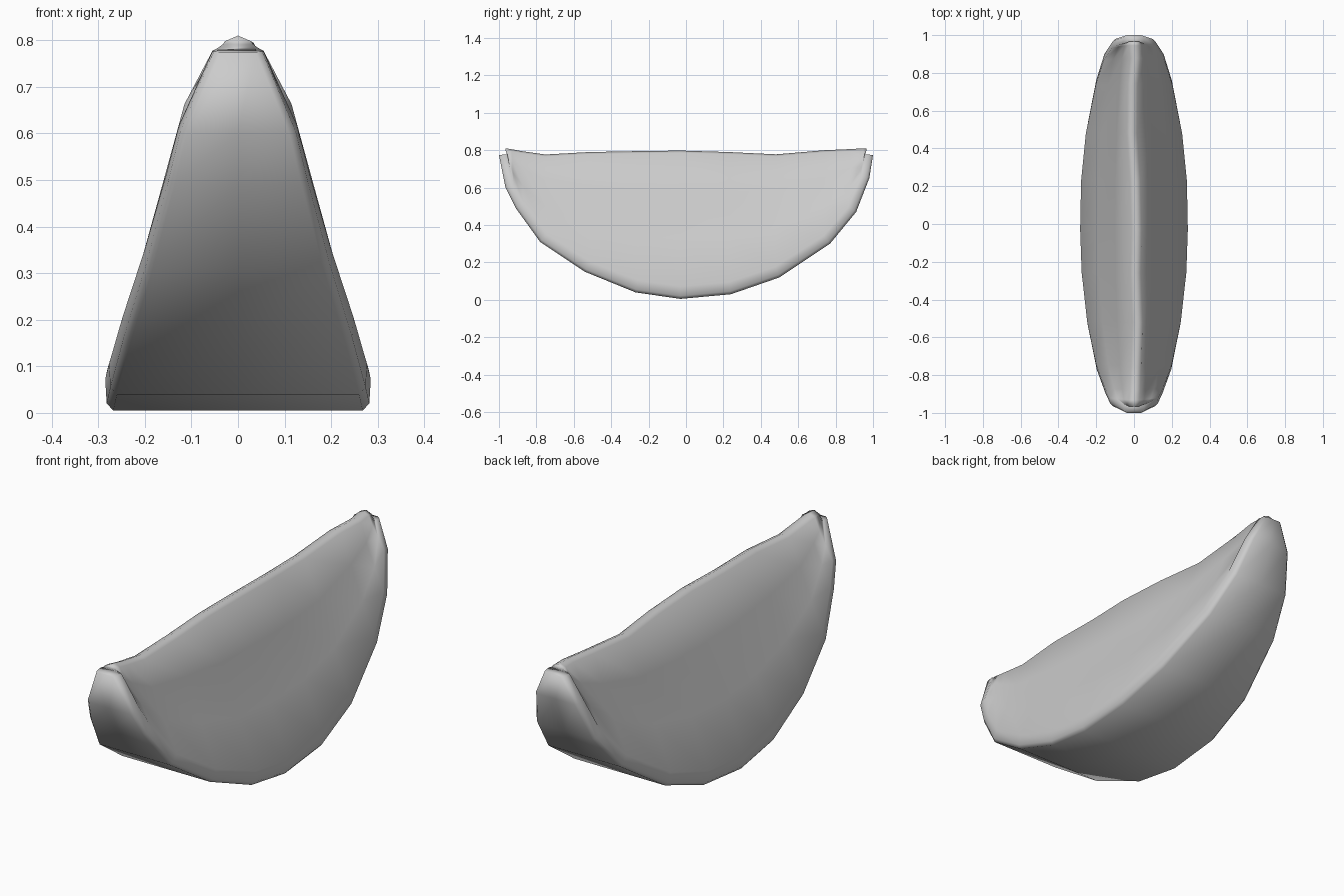
import bpy, bmesh

if "Cube" in bpy.data.objects:
    bpy.data.objects.remove(bpy.data.objects["Cube"])

# Rim outline seen from the side: y, z, half width, and ridge height above it
stations = [
    (-1.00, .775, .050, .810), (-.965, .60, .122, .805), (-.91, .49, .148, .795),
    (-.78, .31, .195, .777), (-.54, .15, .243, .790), (-.27, .04, .272, .795),
    (-.03, .005, .280, .798), (.24, .03, .275, .790), (.50, .12, .250, .778),
    (.77, .30, .198, .800), (.91, .47, .155, .806), (.98, .65, .110, .810),
    (1.00, .775, .050, .810)]
wobble = [0, 0, .005, .01, .018, .008, .012, .005, -.012, -.008, .006, 0, 0]


def section(y, z, w, top, shift):
    """Closed cross-section: ridge, flesh side, rounded rind edge, rind."""
    iy, iz = y * .955, z + (.8 - z) * .085      # inset ring of the rind edge
    iw = w + .005
    ry, rw = y * .965, .028
    side = [(rw, ry, top - .012)]
    for f in (.3, .65):
        side.append((rw + (iw - rw) * f - .004, ry + (iy - ry) * f,
                     top - .012 + (iz - top + .012) * f))
    side += [(iw, iy, iz), (w + .002, y * .988, z + (.8 - z) * .02), (w - .012, y, z)]
    right = [(x + (shift if i == 0 else 0), a, b) for i, (x, a, b) in enumerate(side)]
    left = [(-x + (shift if i == 0 else 0), a, b) for i, (x, a, b) in enumerate(side)]
    return [(shift, ry, top)] + right + [(0, y, z)] + left[::-1]


# Fruit wedge lofted through the sections
bm = bmesh.new()
rings = [[bm.verts.new(p) for p in section(*s, k)] for s, k in zip(stations, wobble)]
for a, b in zip(rings, rings[1:]):
    n = len(a)
    for i in range(n):
        j = (i + 1) % n
        bm.faces.new((a[i], a[j], b[j], b[i]))

# Close the two tips with strips from left to right
for r in (rings[0], rings[-1]):
    n = len(r)
    bm.faces.new((r[0], r[1], r[n - 1]))
    for i in range(1, n // 2 - 1):
        bm.faces.new((r[i], r[i + 1], r[n - i - 1], r[n - i]))
    m = n // 2
    bm.faces.new((r[m - 1], r[m], r[m + 1]))
bmesh.ops.recalc_face_normals(bm, faces=bm.faces)
for f in bm.faces:
    f.smooth = True

mesh = bpy.data.meshes.new("fruit_wedge")
bm.to_mesh(mesh)
bm.free()
wedge = bpy.data.objects.new("fruit_wedge", mesh)
bpy.context.collection.objects.link(wedge)
